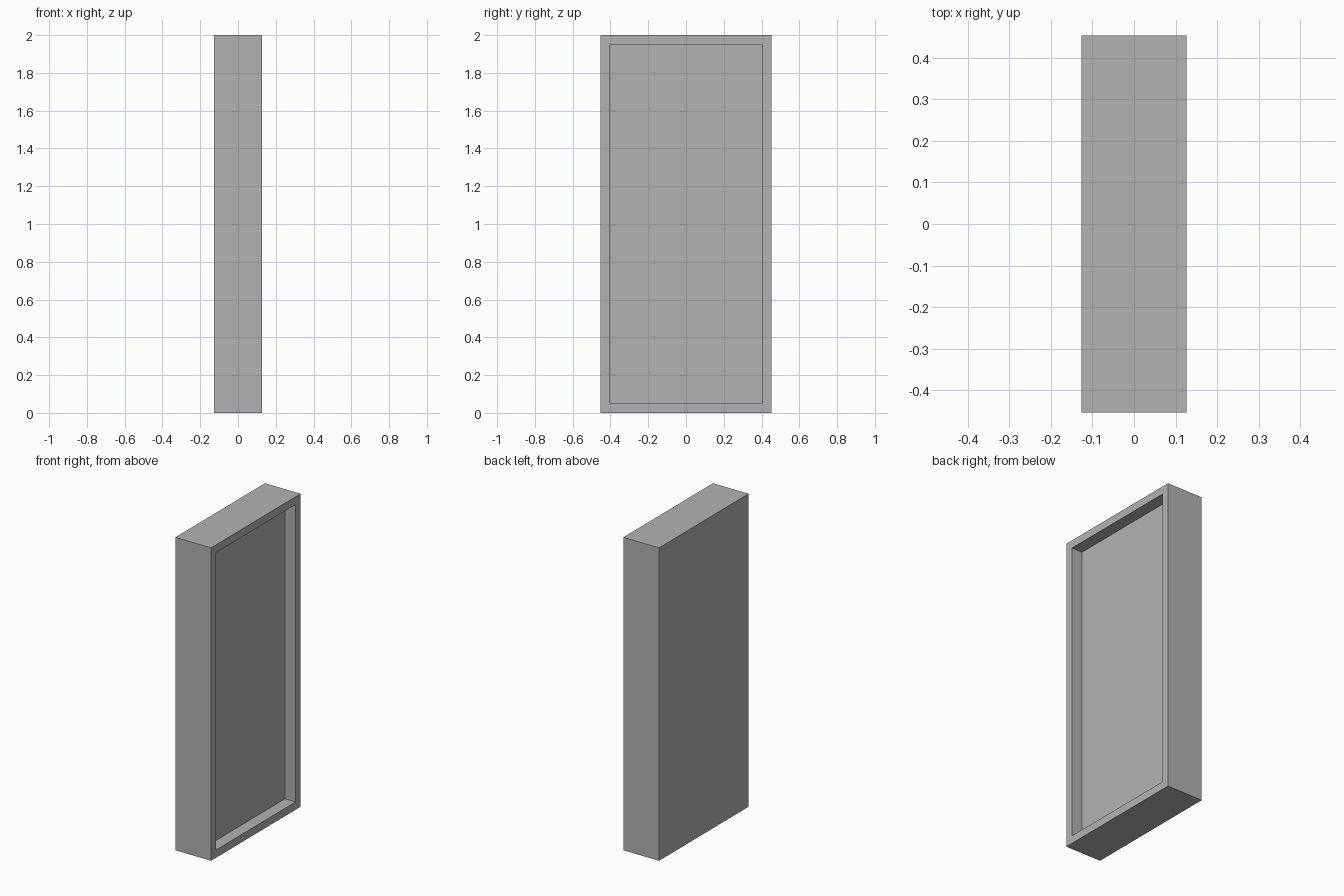
import bpy
import bmesh
from mathutils import Vector

cube = bpy.data.objects.get("Cube")
if cube:
    bpy.data.objects.remove(cube, do_unlink=True)

SIZE = Vector((0.252, 0.905, 2.0))
RIM = 0.05
DEPTH = 0.075

# Single plain grey
grey = bpy.data.materials.new("plain_grey")
grey.use_nodes = True
colour = (0.448, 0.448, 0.448, 1)
grey.diffuse_color = colour
grey.node_tree.nodes["Principled BSDF"].inputs["Base Color"].default_value = colour

# Solid panel body standing on the ground
bm = bmesh.new()
bmesh.ops.create_cube(bm, size=1)
bmesh.ops.scale(bm, vec=SIZE, verts=bm.verts)
bmesh.ops.translate(bm, vec=(0, 0, SIZE.z / 2), verts=bm.verts)
bm.normal_update()

# Rim inset on the +x side, then the panel pushed straight in
panel = max(bm.faces, key=lambda f: f.normal.x)
bmesh.ops.inset_region(bm, faces=[panel], thickness=RIM, use_even_offset=True)
pushed = bmesh.ops.extrude_discrete_faces(bm, faces=[panel])["faces"][0]
bmesh.ops.translate(bm, vec=(-DEPTH, 0, 0), verts=pushed.verts)
bmesh.ops.recalc_face_normals(bm, faces=bm.faces)

mesh = bpy.data.meshes.new("recessed_panel")
bm.to_mesh(mesh)
bm.free()
mesh.materials.append(grey)
body = bpy.data.objects.new("recessed_panel", mesh)
bpy.context.collection.objects.link(body)
